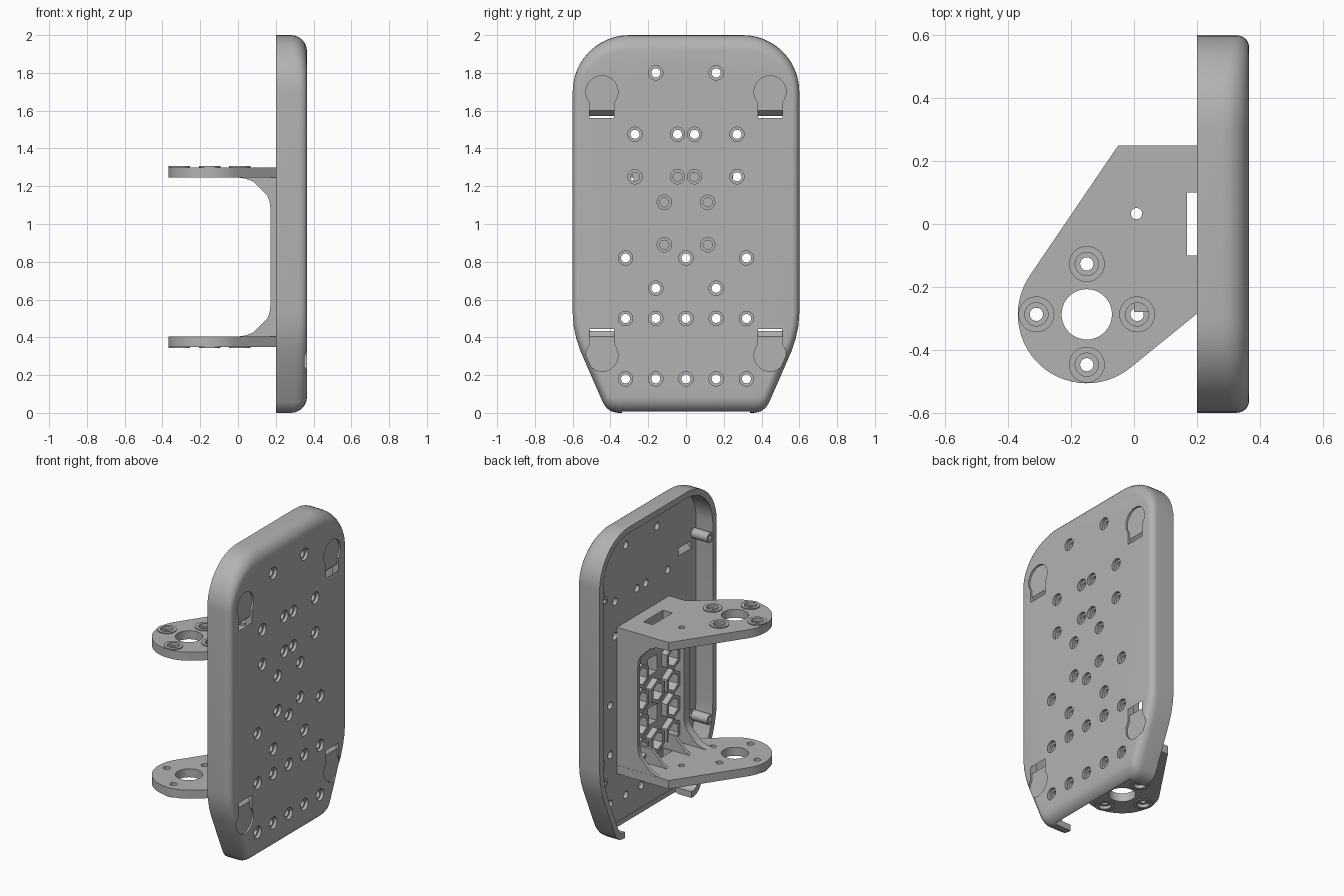
import bpy, bmesh
from math import sin, cos, pi, radians
from mathutils import Vector

old = bpy.data.objects.get("Cube")
if old:
    bpy.data.objects.remove(old)

grey = bpy.data.materials.new("light grey plastic")
grey.use_nodes = True
colour = (0.45, 0.45, 0.45, 1)
grey.diffuse_color = colour
grey.node_tree.nodes["Principled BSDF"].inputs["Base Color"].default_value = colour


# Helpers: every solid is a loft through loops of points
def along_x(pts, x):
    return [Vector((x, a, b)) for a, b in pts]

def along_y(pts, y):
    return [Vector((a, y, b)) for a, b in pts]

def along_z(pts, z):
    return [Vector((a, b, z)) for a, b in pts]

def circle(a, b, r, n=28, start=0.0):
    return [(a + r * cos(start + 2 * pi * i / n), b + r * sin(start + 2 * pi * i / n)) for i in range(n)]

def arc(a, b, r, first, last, n):
    steps = [radians(first + (last - first) * i / n) for i in range(n + 1)]
    return [(a + r * cos(t), b + r * sin(t)) for t in steps]

def rect(a0, a1, b0, b1):
    return [(a0, b0), (a1, b0), (a1, b1), (a0, b1)]

def loft(bm, loops, closed=False):
    rings = [[bm.verts.new(p) for p in loop] for loop in loops]
    n = len(rings[0])
    pairs = list(zip(rings, rings[1:])) + ([(rings[-1], rings[0])] if closed else [])
    for lo, hi in pairs:
        for i in range(n):
            j = (i + 1) % n
            bm.faces.new((lo[i], lo[j], hi[j], hi[i]))
    if not closed:
        bm.faces.new(rings[0])
        bm.faces.new(rings[-1])

def tube(bm, place, a, b, outer, inner, lo, hi, n=28, start=0.0):
    big, small = circle(a, b, outer, n, start), circle(a, b, inner, n, start)
    loft(bm, [place(big, lo), place(big, hi), place(small, hi), place(small, lo)], True)

def finish(name, bm, cutters=()):
    bmesh.ops.recalc_face_normals(bm, faces=bm.faces)
    mesh = bpy.data.meshes.new(name)
    bm.to_mesh(mesh)
    bm.free()
    obj = bpy.data.objects.new(name, mesh)
    bpy.context.scene.collection.objects.link(obj)
    mesh.materials.append(grey)
    for c in cutters:
        mod = obj.modifiers.new("cut", "BOOLEAN")
        mod.operation, mod.solver, mod.object = "DIFFERENCE", "EXACT", c
    if cutters:
        graph = bpy.context.evaluated_depsgraph_get()
        obj.data = bpy.data.meshes.new_from_object(obj.evaluated_get(graph))
        obj.modifiers.clear()
        for c in cutters:
            bpy.data.objects.remove(c)
    bpy.ops.object.select_all(action="DESELECT")
    obj.select_set(True)
    bpy.context.view_layer.objects.active = obj
    bpy.ops.object.shade_smooth_by_angle(angle=radians(30))
    return obj

def cutter(name, bm):
    obj = finish(name, bm)
    obj.hide_render = True
    return obj


# Shell outline (y, z), anticlockwise
half = [(0.36, 0), (0.395, 0.008), (0.42, 0.025), (0.44, 0.055), (0.56, 0.33), (0.58, 0.39), (0.595, 0.46), (0.6, 0.53)]
half += arc(0.3, 1.7, 0.3, 0, 90, 12)
outline = half + [(-y, z) for y, z in reversed(half)]

def inset_normals(pts):
    result = []
    for i, p in enumerate(pts):
        before = (Vector(p) - Vector(pts[i - 1])).normalized()
        after = (Vector(pts[(i + 1) % len(pts)]) - Vector(p)).normalized()
        t = (before + after).normalized()
        result.append(Vector((-t.y, t.x)))
    return result

normals = inset_normals(outline)
inner = [(p[0] + n.x * 0.04, p[1] + n.y * 0.04) for p, n in zip(outline, normals)]
FLOOR, BACK, FACE = 0.32, 0.2, 0.365
loops = [along_x(inner, FLOOR), along_x(inner, BACK), along_x(outline, BACK)]
for k in range(7):
    t = k / 6 * pi / 2
    loop = []
    for (y, z), n in zip(outline, normals):
        depth = 0.04 + 0.045 * abs(n.y)
        shrink = 1 - cos(t)
        loop.append(Vector((FACE - depth * (1 - sin(t)), y + n.x * 0.035 * shrink, z + n.y * 0.085 * shrink)))
    loops.append(loop)
shell = bmesh.new()
loft(shell, loops)

# Counterbored screw holes: height and sideways positions
holes = {1.8: [0.16], 1.475: [0.27, 0.045], 1.25: [0.27, 0.045], 1.115: [0.115], 0.89: [0.115],
         0.82: [0.32, 0], 0.66: [0.16], 0.5: [0.32, 0.16, 0], 0.18: [0.32, 0.16, 0]}
hole_bm = bmesh.new()
for z, ys in holes.items():
    for y in sorted({s * y for y in ys for s in (-1, 1)}):
        wide, thin = circle(y, z, 0.038), circle(y, z, 0.024)
        loft(hole_bm, [along_x(wide, 0.4), along_x(wide, 0.345), along_x(thin, 0.345), along_x(thin, 0.28)])

# Keyhole finger recesses and slanted strap slots, mirrored in y and z
recess_bm, slot_bm = bmesh.new(), bmesh.new()
flip = lambda z, up: z if up else 2.005 - z
for up in (True, False):
    for s in (-1, 1):
        key = [(0.065, 1.567)] + arc(0, 1.7, 0.085, -40, 220, 20) + [(-0.065, 1.567)]
        key = [(s * 0.445 + y, flip(z, up)) for y, z in key]
        loft(recess_bm, [along_x(key, 0.4), along_x(key, FACE - 0.012)])
        side = [(0.38, 1.605), (0.38, 1.655), (0.29, 1.575), (0.29, 1.525)]
        side = [(x, flip(z - 0.03, up)) for x, z in side]
        loft(slot_bm, [along_y(side, s * 0.38), along_y(side, s * 0.51)])

# Opening in the bottom wall
notch = bmesh.new()
loft(notch, [along_z(rect(0.15, 0.315, -0.34, 0.34), z) for z in (-0.1, 0.08)])
finish("panel_shell", shell, [cutter("screw_hole_cutter", hole_bm), cutter("recess_cutter", recess_bm),
                              cutter("slot_cutter", slot_bm), cutter("notch_cutter", notch)])

# Screw posts inside the shell
posts = bmesh.new()
for y in (-0.54, 0.54):
    for z in (0.43, 1.61):
        tube(posts, along_x, y, z, 0.032, 0.014, 0.205, 0.325)
finish("screw_posts", posts)

# Bracket arms with a bearing hole, four bossed screw holes and a cable slot
CX, CY = -0.15, -0.287
plan = [(0.322, 0.25), (-0.05, 0.25)] + arc(CX, CY, 0.219, 145, 310, 28) + [(0.2, -0.285), (0.322, -0.285)]
screws = [(CX + 0.16, CY), (CX - 0.16, CY), (CX, CY + 0.16), (CX, CY - 0.16)]
for name, z0, s in (("upper", 1.3, 1), ("lower", 0.35, -1)):
    arm, cuts, bosses = bmesh.new(), bmesh.new(), bmesh.new()
    loft(arm, [along_z(plan, z0), along_z(plan, z0 - s * 0.055)])
    top, low = z0 + s * 0.05, z0 - s * 0.1
    for shape in (circle(CX, CY, 0.08, 40), circle(0.008, 0.033, 0.018), rect(0.168, 0.235, -0.1, 0.1)):
        loft(cuts, [along_z(shape, top), along_z(shape, low)])
    for x, y in screws:
        wide, thin = circle(x, y, 0.037), circle(x, y, 0.021)
        step = z0 - s * 0.015
        loft(cuts, [along_z(wide, top), along_z(wide, step), along_z(thin, step), along_z(thin, low)])
        tube(bosses, along_z, x, y, 0.057, 0.037, z0 - s * 0.002, z0 + s * 0.006)
    finish(name + "_arm", arm, [cutter("arm_cutter", cuts)])
    finish(name + "_arm_bosses", bosses)

# Bracket base plate with hexagonal nut pockets and cable windows
plate, pockets, rims = bmesh.new(), bmesh.new(), bmesh.new()
loft(plate, [along_x(rect(-0.279, 0.249, 0.352, 1.298), x) for x in (0.24, 0.322)])
nuts = [(y, z) for y in (-0.16, 0.16) for z in (0.5, 0.66, 0.82, 0.98)] + [(0, 0.5), (0, 0.82)]
for y, z in nuts:
    hexagon = circle(y, z, 0.055, 6, pi / 2)
    loft(pockets, [along_x(hexagon, 0.2), along_x(hexagon, 0.35)])
    tube(rims, along_x, y, z, 0.08, 0.055, 0.201, 0.245, 6, pi / 2)
for z in (0.66, 0.98):
    window = rect(-0.045, 0.045, z - 0.055, z + 0.055)
    loft(pockets, [along_x(window, 0.2), along_x(window, 0.35)])
finish("bracket_plate", plate, [cutter("pocket_cutter", pockets)])
finish("nut_pocket_rims", rims)

# Side frames with chamfered inner corners, and corner ribs
lower = [(0.32, 0.352), (0, 0.352), (0, 0.404), (0.04, 0.41), (0.08, 0.425), (0.155, 0.5), (0.167, 0.53), (0.172, 0.57)]
frame = lower + [(x, 1.65 - z) for x, z in reversed(lower)]
frames = bmesh.new()
for y0, y1 in ((0.225, 0.249), (-0.279, -0.225)):
    loft(frames, [along_y(frame, y0), along_y(frame, y1)])
rib = [(0.25, 0.39), (0.02, 0.39), (0.08, 0.425), (0.16, 0.505), (0.25, 0.505)]
for y in (-0.115, 0.115):
    for mirrored in (False, True):
        shape = [(x, 1.65 - z if mirrored else z) for x, z in rib]
        loft(frames, [along_y(shape, y - 0.01), along_y(shape, y + 0.01)])
finish("bracket_frames", frames)
